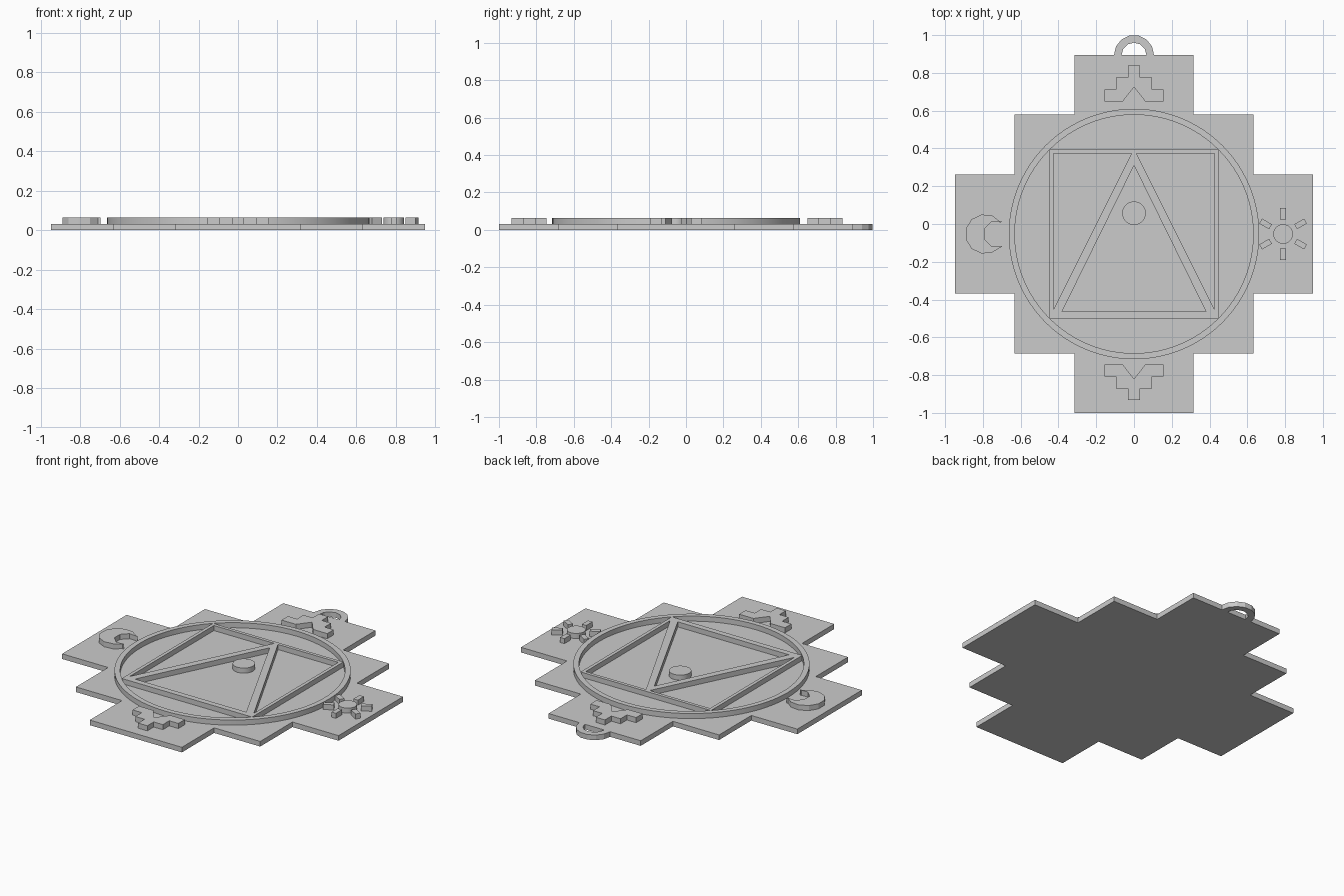
import bpy, bmesh
from math import sin, cos, radians, pi

cube = bpy.data.objects.get("Cube")
if cube:
    bpy.data.objects.remove(cube)

CY = -0.053      # plate centre in y
T = 0.0316       # thickness of plate and of the raised relief
U = 0.3157       # width of one plate step

grey = bpy.data.materials.new("plain grey")
grey.use_nodes = True
colour = (0.6, 0.6, 0.6, 1)
grey.diffuse_color = colour
grey.node_tree.nodes["Principled BSDF"].inputs["Base Color"].default_value = colour


def arc(r, start, end, steps, cx=0, cy=0):
    angles = [radians(start + (end - start) * i / steps) for i in range(steps + 1)]
    return [(cx + r * cos(a), cy + r * sin(a)) for a in angles]


def circle(r, n, cx=0, cy=0):
    return arc(r, 0, 360, n, cx, cy)[:-1]


def mirrored(points):
    """Close a half outline by mirroring it across x = 0."""
    return points + [(-x, y) for x, y in reversed(points) if abs(x) > 1e-5]


def slab(name, loops, z=T, y=CY, smooth=False):
    """Extrude an outline, with any further loops as holes."""
    bm = bmesh.new()
    edges = []
    for loop in loops:
        vs = [bm.verts.new((px, py, 0)) for px, py in loop]
        edges += [bm.edges.new((a, b)) for a, b in zip(vs, vs[1:] + vs[:1])]
    bmesh.ops.triangle_fill(bm, use_beauty=True, use_dissolve=False, edges=edges)
    out = bmesh.ops.extrude_face_region(bm, geom=bm.faces[:])
    top = [v for v in out["geom"] if isinstance(v, bmesh.types.BMVert)]
    bmesh.ops.translate(bm, verts=top, vec=(0, 0, T))
    bmesh.ops.recalc_face_normals(bm, faces=bm.faces[:])
    mesh = bpy.data.meshes.new(name)
    bm.to_mesh(mesh)
    bm.free()
    mesh.materials.append(grey)
    ob = bpy.data.objects.new(name, mesh)
    ob.location = (0, y, z)
    bpy.context.collection.objects.link(ob)
    if smooth:
        bpy.ops.object.select_all(action="DESELECT")
        ob.select_set(True)
        bpy.context.view_layer.objects.active = ob
        bpy.ops.object.shade_smooth_by_angle(angle=pi / 6)
    return ob


# Stepped base plate
half = [(U, 3 * U), (U, 2 * U), (2 * U, 2 * U), (2 * U, U), (3 * U, U)]
half += [(x, -y) for x, y in reversed(half)]
slab("base_plate", [mirrored(half)], z=0)

# Hanging loop at the back edge
slab("hanging_loop", [arc(0.106, 0, 180, 7) + arc(0.066, 180, 0, 6)],
     z=0, y=CY + 3 * U)

# Raised ring
slab("ring", [circle(0.663, 96), circle(2 * U, 96)], smooth=True)

# Square frame joined to the triangle inside it
s, i = 0.447, 0.426
side_gap = [(-i, i), (-0.013, i), (-i, -0.4)]
slab("square_and_triangle", [
    [(-s, -s), (s, -s), (s, s), (-s, s)],
    [(0, 0.363), (0.381, -0.411), (-0.381, -0.411)],
    side_gap,
    [(-x, y) for x, y in side_gap],
])

# Centre disc
slab("centre_disc", [circle(0.0625, 48, 0, 0.11)], smooth=True)

# Stepped glyphs with a notch in the wide end, front and back
k = 0.0628
for name, tip, d in (("back_glyph", 0.838, -1), ("front_glyph", -0.933, 1)):
    steps = [(k / 2, 0), (k / 2, k), (1.5 * k, k), (1.5 * k, 2 * k),
             (2.5 * k, 2 * k), (2.5 * k, 3 * k), (0.059, 3 * k), (0, 1.8 * k)]
    slab(name, [mirrored([(x, d * y) for x, y in steps])], y=tip)

# Crescent moon on the right arm
moon_x = -2.5 * U
slab("moon", [arc(0.105, 36, 324, 9, moon_x)
              + arc(0.071, 292.5, 67.5, 5, moon_x + 0.064)])

# Sun on the left arm: disc and six rays
sun_x = 2.5 * U
slab("sun_disc", [circle(0.052, 32, sun_x)], smooth=True)
for n in range(6):
    a = radians(90 + 60 * n)
    ray = [(0.077, -0.015), (0.137, -0.015), (0.137, 0.015), (0.077, 0.015)]
    slab(f"sun_ray_{n + 1}", [[(sun_x + r * cos(a) - w * sin(a),
                                r * sin(a) + w * cos(a)) for r, w in ray]])
